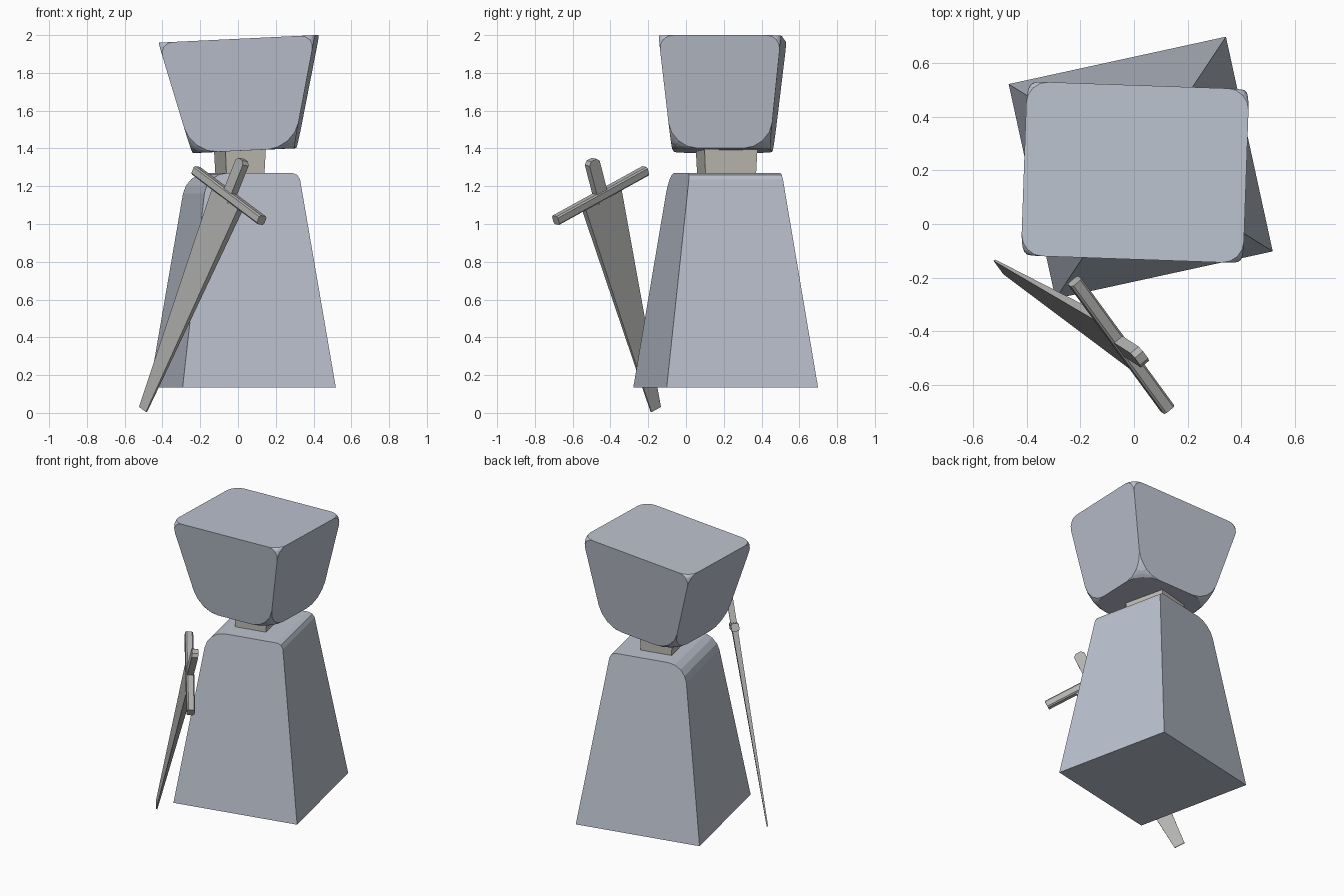
import bpy, bmesh, math
from mathutils import Matrix, Vector

if "Cube" in bpy.data.objects:
    bpy.data.objects.remove(bpy.data.objects["Cube"])


def material(name, color):
    m = bpy.data.materials.new(name)
    m.diffuse_color = (*color, 1)
    m.use_nodes = True
    m.node_tree.nodes["Principled BSDF"].inputs["Base Color"].default_value = m.diffuse_color
    return m


CLOTH = material("blue_grey", (0.50, 0.54, 0.62))
SKIN = material("warm_grey", (0.54, 0.52, 0.47))
STEEL = material("steel_grey", (0.45, 0.45, 0.44))


def frustum(low, high, z0, z1):
    """Tapered box: low and high are (half x, half y)."""
    bm = bmesh.new()
    bmesh.ops.create_cube(bm, size=2)
    for v in bm.verts:
        hx, hy = high if v.co.z > 0 else low
        v.co = (v.co.x * hx, v.co.y * hy, z1 if v.co.z > 0 else z0)
    return bm


def finish(bm, name, mat, matrix):
    bmesh.ops.transform(bm, matrix=matrix, verts=bm.verts)
    bmesh.ops.recalc_face_normals(bm, faces=bm.faces)
    mesh = bpy.data.meshes.new(name)
    bm.to_mesh(mesh)
    bm.free()
    mesh.materials.append(mat)
    ob = bpy.data.objects.new(name, mesh)
    bpy.context.collection.objects.link(ob)
    return ob


def place(x, y, degrees):
    return Matrix.Translation((x, y, 0)) @ Matrix.Rotation(math.radians(degrees), 4, 'Z')


# robe: twisted tapered block, rounder on the left shoulder
bm = frustum((0.415, 0.41), (0.25, 0.25), 0.135, 1.27)
for side, width, segs in ((-1, 0.11, 4), (1, 0.035, 2)):
    edges = [e for e in bm.edges
             if all(v.co.z > 1.26 and v.co.x * side > 0.1 for v in e.verts)
             and abs(e.verts[0].co.y - e.verts[1].co.y) > 0.3]
    bmesh.ops.bevel(bm, geom=edges, offset=width, segments=segs, profile=0.5,
                    affect='EDGES', clamp_overlap=True)
finish(bm, "robe", CLOTH, place(0.025, 0.21, 12.3))

# neck
bm = frustum((0.102, 0.136), (0.11, 0.144), 1.24, 1.41)
finish(bm, "neck", SKIN, place(0.01, 0.215, 12.3))

# head: wider at the top, tilted, with rounded corners
bm = frustum((0.27, 0.26), (0.415, 0.325), 1.387, 1.98)
for v in bm.verts:
    v.co.x += 0.03 if v.co.z < 1.5 else 0
    v.co.z += v.co.x * 0.048
for sel, width in ((lambda z: z > 1.7, 0.08), (lambda z: z < 1.5, 0.14)):
    corners = [v for v in bm.verts if sel(v.co.z)]
    bmesh.ops.bevel(bm, geom=corners, offset=width, segments=4, profile=0.5,
                    affect='VERTICES', clamp_overlap=True)
finish(bm, "head", CLOTH, place(0.004, 0.193, -2))

# sword frame: local x along the guard, z from tip to pommel
tip = Vector((-0.503, -0.16, 0.018))
along = Vector((0.53, -0.34, 1.32)).normalized()
across = Vector((0.35, -0.48, -0.27))
across = (across - along * across.dot(along)).normalized()
sword = Matrix.Translation(tip) @ Matrix((across, along.cross(across), along)).transposed().to_4x4()

bm = frustum((0.034, 0.004), (0.13, 0.018), 0, 1.25)
finish(bm, "sword_blade", STEEL, sword)

# hilt and guard: bars with chamfered ends
bm = frustum((0.036, 0.02), (0.036, 0.02), 1.22, 1.465)
ends = [e for e in bm.edges if all(v.co.z > 1.4 for v in e.verts)
        and abs(e.verts[0].co.x - e.verts[1].co.x) < 0.01]
bmesh.ops.bevel(bm, geom=ends, offset=0.018, segments=1, affect='EDGES')
finish(bm, "sword_hilt", STEEL, sword)

bm = frustum((0.025, 0.025), (0.025, 0.025), -0.322, 0.322)
long_edges = [e for e in bm.edges if e.calc_length() > 0.3]
bmesh.ops.bevel(bm, geom=long_edges, offset=0.008, segments=1, affect='EDGES')
finish(bm, "sword_guard", STEEL, sword @ Matrix.Translation((0, 0, 1.255)) @ Matrix.Rotation(math.pi / 2, 4, 'Y'))
